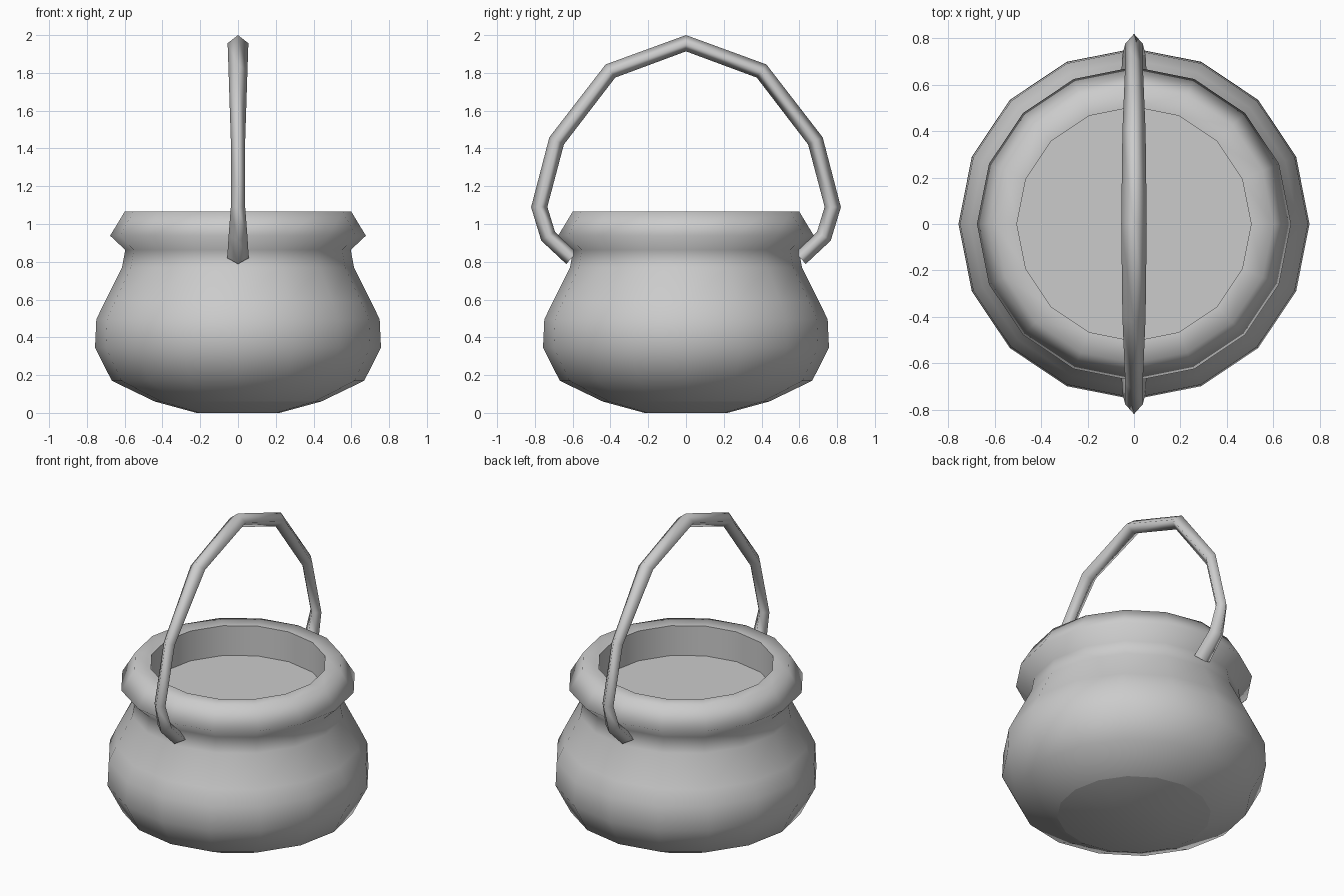
import bpy, bmesh, math
from mathutils import Vector

if "Cube" in bpy.data.objects:
    bpy.data.objects.remove(bpy.data.objects["Cube"], do_unlink=True)

GREY = (0.6, 0.6, 0.6, 1)
iron = bpy.data.materials.new("iron_grey")
iron.use_nodes = True
iron.diffuse_color = GREY
iron.node_tree.nodes["Principled BSDF"].inputs["Base Color"].default_value = GREY


def finish(bm, name, angle, creases=()):
    """Turn a bmesh into a smooth shaded object, sharp on the given edges."""
    bmesh.ops.recalc_face_normals(bm, faces=bm.faces)
    for face in bm.faces:
        face.smooth = True
    for edge in bm.edges:
        if edge.calc_face_angle(0) > angle or edge in creases:
            edge.smooth = False
    mesh = bpy.data.meshes.new(name)
    bm.to_mesh(mesh)
    bm.free()
    mesh.materials.append(iron)
    obj = bpy.data.objects.new(name, mesh)
    bpy.context.collection.objects.link(obj)


def bridge(bm, rings):
    for a, b in zip(rings, rings[1:]):
        for i in range(len(a)):
            j = (i + 1) % len(a)
            bm.faces.new((a[i], a[j], b[j], b[i]))
    bm.faces.new(rings[0])
    bm.faces.new(rings[-1])


# Pot: lathed profile (radius, height) from the base, over the rim, to the inner floor
SIDES = 16
profile = [(0.22, 0), (0.44, 0.06), (0.668, 0.17), (0.757, 0.345), (0.75, 0.495),
           (0.707, 0.585), (0.614, 0.77), (0.597, 0.863), (0.677, 0.938),
           (0.6, 1.065), (0.505, 1.06), (0.505, 0.872)]
bm = bmesh.new()
rings = []
for r, z in profile:
    angles = [2 * math.pi * i / SIDES for i in range(SIDES)]
    rings.append([bm.verts.new((r * math.cos(a), r * math.sin(a), z)) for a in angles])
bridge(bm, rings)
base_ring = set(rings[1])
creases = {e for e in bm.edges if set(e.verts) <= base_ring}
finish(bm, "pot", math.radians(80), creases)

# Handle: diamond section swept along a mirrored arch; half width varies along it
half = [(0.605, 0.82, 0.057), (0.73, 0.935, 0.05), (0.777, 1.09, 0.038),
        (0.685, 1.44, 0.038), (0.4, 1.81, 0.05)]
arch = half + [(0, 1.957, 0.055)] + [(-y, z, w) for y, z, w in reversed(half)]
points = [Vector((0, y, z)) for y, z, w in arch]
bm = bmesh.new()
rings = []
for i, p in enumerate(points):
    before = (p - points[max(i - 1, 0)]).normalized()
    after = (points[min(i + 1, len(points) - 1)] - p).normalized()
    tangent = (before + after).normalized()
    out = Vector((0, tangent.z, -tangent.y)) * 0.043
    side = Vector((arch[i][2], 0, 0))
    rings.append([bm.verts.new(p + d) for d in (out, side, -out, -side)])
bridge(bm, rings)
ends = {e for ring in (rings[0], rings[-1]) for e in bm.edges if set(e.verts) <= set(ring)}
finish(bm, "handle", math.radians(110), ends)
